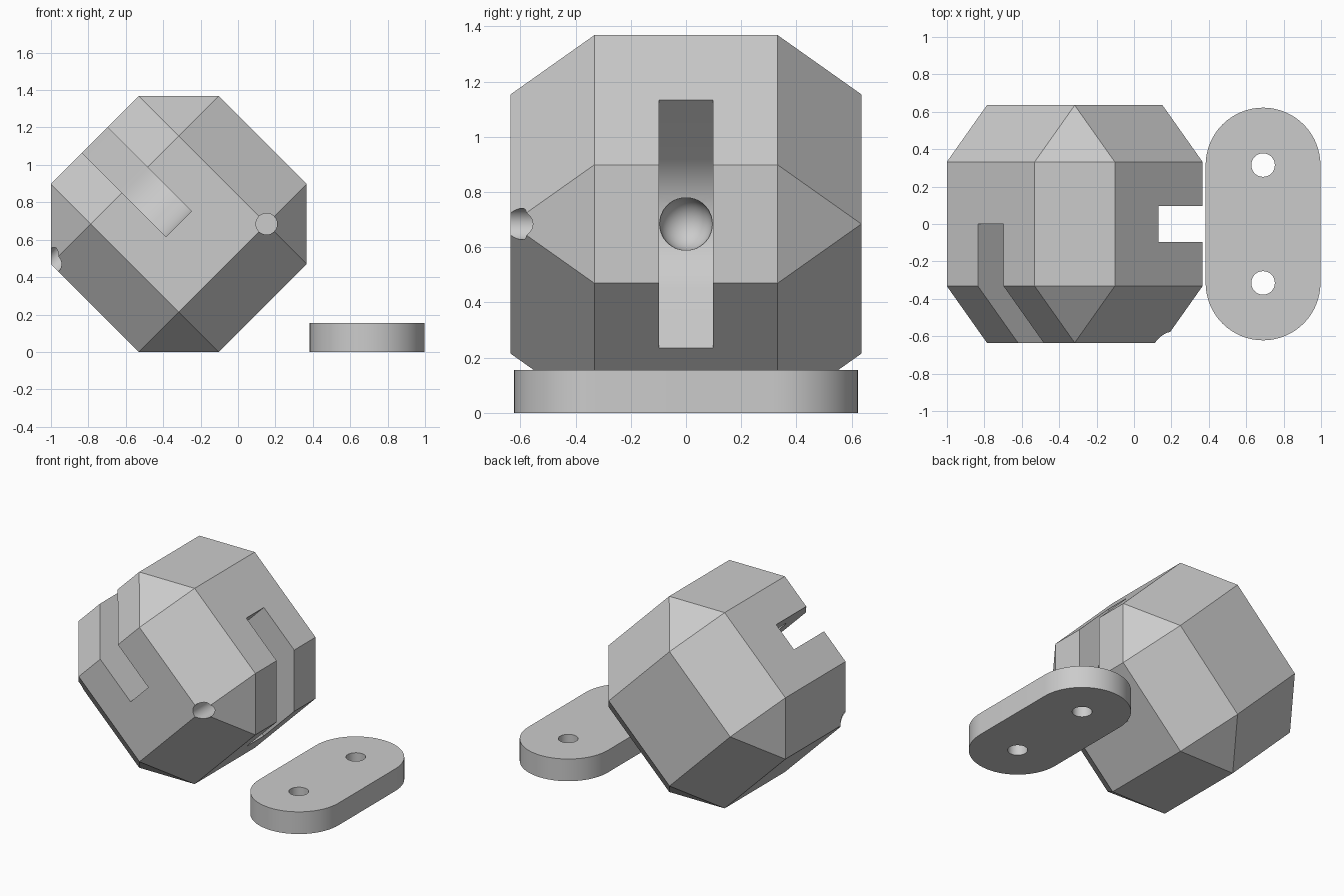
import bpy, bmesh, math
from mathutils import Matrix, Vector
from itertools import product

old = bpy.data.objects.get("Cube")
if old:
    bpy.data.objects.remove(old, do_unlink=True)

HALF, INNER, SLOT, PIN = 0.635, 0.332, 0.097, 0.057

grey = bpy.data.materials.new("light grey")
grey.use_nodes = True
colour = (0.6, 0.6, 0.6, 1)
grey.diffuse_color = colour
grey.node_tree.nodes["Principled BSDF"].inputs["Base Color"].default_value = colour


def finish(name, bm):
    bmesh.ops.recalc_face_normals(bm, faces=bm.faces)
    mesh = bpy.data.meshes.new(name)
    bm.to_mesh(mesh)
    bm.free()
    mesh.materials.append(grey)
    obj = bpy.data.objects.new(name, mesh)
    bpy.context.collection.objects.link(obj)
    return obj


def prism(name, profile, place, start, end):
    """Extrude a flat profile; place(p, q, s) turns it to its axis."""
    bm = bmesh.new()
    face = bm.faces.new([bm.verts.new(place(p, q, start)) for p, q in profile])
    new = bmesh.ops.extrude_face_region(bm, geom=[face])["geom"]
    shift = Vector(place(0, 0, end)) - Vector(place(0, 0, start))
    bmesh.ops.translate(bm, vec=shift, verts=[v for v in new if isinstance(v, bmesh.types.BMVert)])
    return finish(name, bm)


def arc(cx, cy, r, a, b, n):
    steps = [math.radians(a + (b - a) * i / n) for i in range(n + 1)]
    return [(cx + r * math.cos(t), cy + r * math.sin(t)) for t in steps]


def circle(cx, cy, r):
    return arc(cx, cy, r, 0, 360, 32)[:-1]


def activate(obj):
    bpy.ops.object.select_all(action='DESELECT')
    obj.select_set(True)
    bpy.context.view_layer.objects.active = obj


def carve(obj, cutters):
    activate(obj)
    for cutter in cutters:
        cutter.hide_render = True
        mod = obj.modifiers.new("cut", 'BOOLEAN')
        mod.operation, mod.solver, mod.object = 'DIFFERENCE', 'EXACT', cutter
        bpy.ops.object.modifier_apply(modifier=mod.name)
        bpy.data.objects.remove(cutter, do_unlink=True)
    bpy.ops.object.shade_smooth_by_angle(angle=math.radians(20))


# Chamfered cube: hull of six square faces, flat facets merged
bm = bmesh.new()
for axis in range(3):
    for signs in product((-1, 1), repeat=3):
        bm.verts.new([s * (HALF if i == axis else INNER) for i, s in enumerate(signs)])
bmesh.ops.convex_hull(bm, input=bm.verts)
bmesh.ops.dissolve_limit(bm, angle_limit=0.02, verts=bm.verts, edges=bm.edges)
body = finish("chamfered_cube", bm)

# Two round-cornered hinge slots, each with a blind pin hole
quarter = arc(INNER, INNER, INNER, 180, 270, 20) + [(1, 0), (1, 1), (0, 1)]
pin = circle(INNER, INNER, PIN)
cutters = []
for place in (lambda p, q, s: (p, s, -q), lambda p, q, s: (s, -p, q)):
    cutters.append(prism("slot_cutter", quarter, place, -SLOT, SLOT))
    cutters.append(prism("pin_cutter", pin, place, -0.8, 0.35))

# Round pocket at the bottom of the side slot
bm = bmesh.new()
bmesh.ops.create_uvsphere(bm, u_segments=32, v_segments=16, radius=SLOT - 0.001,
                          matrix=Matrix.Translation((0.1, 0, -0.1)))
cutters.append(finish("pocket_cutter", bm))
carve(body, cutters)

# Stand the cube on its chamfered edge
body.data.transform(Matrix.Translation((-0.317, 0, 0.684)) @ Matrix.Rotation(math.radians(-45), 4, 'Y'))

# Loose connecting link with two pin holes
X, R, OFF = 0.69, 0.307, 0.315
upright = lambda p, q, s: (p, q, s)
outline = arc(X, OFF, R, 0, 180, 32) + arc(X, -OFF, R, 180, 360, 32)
link = prism("connecting_link", outline, upright, 0, 0.155)
carve(link, [prism("hole_cutter", circle(X, y, 0.063), upright, -0.1, 0.3) for y in (-OFF, OFF)])
